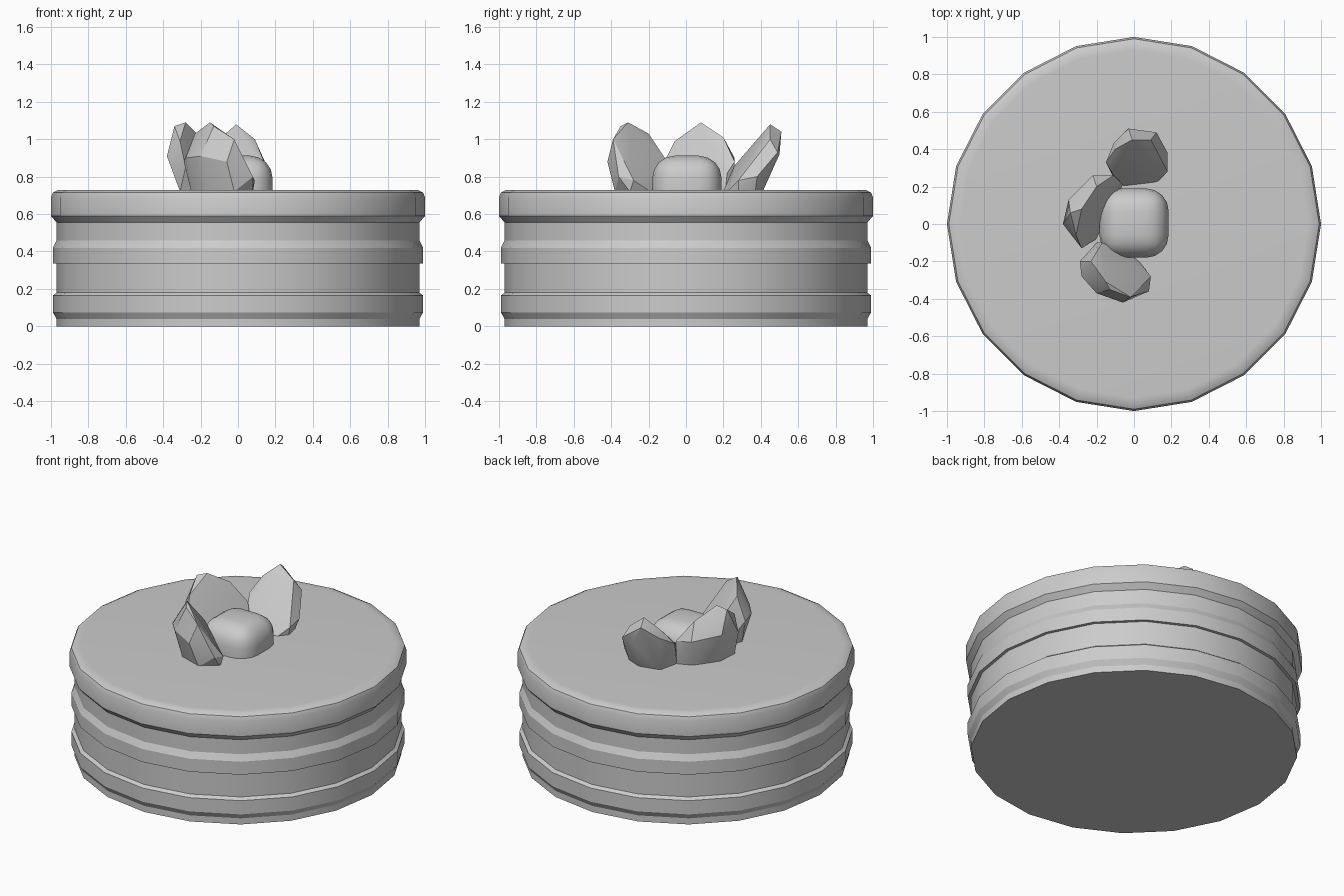
import bpy, bmesh
from math import pi, cos, sin, radians

if "Cube" in bpy.data.objects:
    bpy.data.objects.remove(bpy.data.objects["Cube"])


def finish(name, bm, angle):
    bmesh.ops.recalc_face_normals(bm, faces=bm.faces)
    me = bpy.data.meshes.new(name)
    bm.to_mesh(me)
    bm.free()
    ob = bpy.data.objects.new(name, me)
    bpy.context.collection.objects.link(ob)
    bpy.ops.object.select_all(action='DESELECT')
    ob.select_set(True)
    bpy.context.view_layer.objects.active = ob
    if angle:
        bpy.ops.object.shade_smooth_by_angle(angle=radians(angle))
    return ob


def lathe(name, profile, n=20):
    bm = bmesh.new()
    rings = [[bm.verts.new((r * cos(2 * pi * i / n), r * sin(2 * pi * i / n), z))
              for i in range(n)] for r, z in profile]
    for a, b in zip(rings, rings[1:]):
        for i in range(n):
            j = (i + 1) % n
            bm.faces.new((a[i], a[j], b[j], b[i]))
    bm.faces.new(rings[0])
    bm.faces.new(rings[-1])
    return finish(name, bm, 25)


def chunk(name, base, upper):
    bm = bmesh.new()
    for x, y in base:
        bm.verts.new((x, y, 0.72))
    for p in upper:
        bm.verts.new(p)
    res = bmesh.ops.convex_hull(bm, input=bm.verts)
    loose = [v for v in bm.verts if not v.link_faces]
    bmesh.ops.delete(bm, geom=loose, context='VERTS')
    return finish(name, bm, 28)


# cake body with two bulging bands
lathe("cake_layers", [(.97, 0), (.97, .04), (.99, .075), (.99, .165), (.97, .18),
                      (.97, .335), (.99, .335), (.99, .42), (.97, .46), (.97, .56)])
# icing slab on top
lathe("icing", [(.97, .555), (1, .59), (1, .69), (.99, .715), (.965, .728), (.93, .73)])

# rounded berry
bm = bmesh.new()
bmesh.ops.create_cube(bm, size=0.37)
bmesh.ops.bevel(bm, geom=bm.edges[:], offset=0.12, segments=4, profile=0.5, affect='EDGES')
bmesh.ops.translate(bm, verts=bm.verts, vec=(0.0, 0.005, 0.727))
finish("berry", bm, 60)

# three fruit pieces leaning outward around the berry
chunk("fruit_front",
      [(-.2, -.1), (-.25, -.22), (-.17, -.33), (-.02, -.38), (.08, -.3), (.02, -.19)],
      [(-.29, -.2, .88), (-.28, -.28, .9), (-.06, -.42, .88), (-.2, -.37, .91),
       (.08, -.36, .8), (.09, -.28, .78), (-.17, -.1, .88),
       (-.15, -.31, 1.09), (-.13, -.35, 1.07), (-.23, -.2, 1.03), (-.02, -.39, 1.0)])
chunk("fruit_left",
      [(-.31, -.06), (-.3, .08), (-.2, .22), (-.1, .26), (-.06, .21), (-.14, .05), (-.2, -.08)],
      [(-.38, 0, .91), (-.28, -.13, .85), (-.35, .13, .93), (-.22, .26, .9),
       (-.11, .26, .88), (-.07, .22, .82),
       (-.28, .08, 1.09), (-.34, .06, 1.07), (-.31, -.06, .99), (-.2, .2, 1.01)])
chunk("fruit_back",
      [(-.11, .25), (-.05, .2), (.12, .22), (.17, .28), (.15, .37), (.05, .41), (-.08, .38)],
      [(-.15, .33, .9), (-.11, .26, .86), (.18, .28, .78), (.18, .38, .8),
       (.12, .49, .93), (-.11, .43, .96), (.04, .5, .92),
       (-.01, .45, 1.08), (-.03, .51, 1.04), (.09, .45, 1.0), (-.1, .4, 1.0)])
